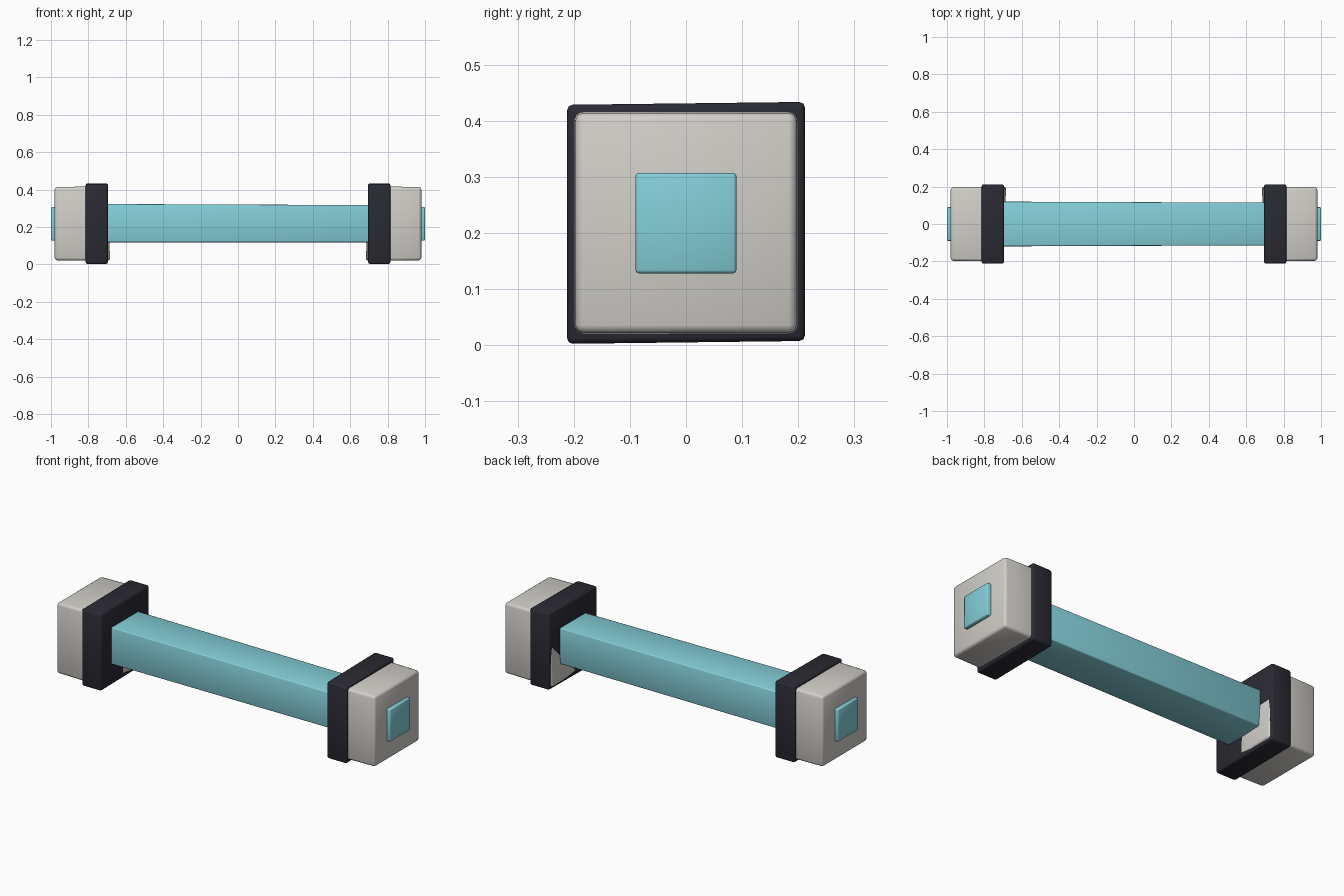
import bpy, bmesh

if "Cube" in bpy.data.objects:
    bpy.data.objects.remove(bpy.data.objects["Cube"])


def material(name, rgb):
    m = bpy.data.materials.new(name)
    m.diffuse_color = (*rgb, 1)
    m.use_nodes = True
    m.node_tree.nodes["Principled BSDF"].inputs["Base Color"].default_value = m.diffuse_color
    return m


TEAL = material("light teal", (0.23, 0.62, 0.69))
GREY = material("warm light grey", (0.64, 0.62, 0.58))
DARK = material("dark charcoal", (0.023, 0.023, 0.033))


def block(name, mat, lo, hi, bevel, edit=None):
    """Box from corner lo to corner hi, slightly bevelled and smooth."""
    bm = bmesh.new()
    bmesh.ops.create_cube(bm, size=1)
    for v in bm.verts:
        v.co = [hi[i] if v.co[i] > 0 else lo[i] for i in range(3)]
    if edit:
        for v in bm.verts:
            edit(v)
    bmesh.ops.bevel(bm, geom=list(bm.edges), offset=bevel, segments=2,
                    profile=0.5, affect='EDGES')
    for f in bm.faces:
        f.smooth = True
    bmesh.ops.recalc_face_normals(bm, faces=list(bm.faces))
    me = bpy.data.meshes.new(name)
    bm.to_mesh(me)
    bm.free()
    me.materials.append(mat)
    ob = bpy.data.objects.new(name, me)
    bpy.context.collection.objects.link(ob)
    return ob


# Handle bar, slightly thicker on the left
def taper(v):
    if v.co.x < 0:
        v.co.y *= 1.05
        v.co.z = 0.22 + (v.co.z - 0.217) * 1.03


block("handle", TEAL, (-0.74, -0.114, 0.118), (0.74, 0.114, 0.317), 0.006, taper)

for side, s in (("left", -1), ("right", 1)):
    def span(a, b):
        return min(s * a, s * b), max(s * a, s * b)

    # Dark collar, barely tilted
    def tilt(v):
        v.co.z += 0.012 * v.co.y

    x0, x1 = span(0.695, 0.815)
    block(side + "_collar", DARK, (x0, -0.212, 0.005), (x1, 0.212, 0.431), 0.01, tilt)

    # Grey weight, tapered outward; one inner corner pokes through the collar
    def shape(v):
        inner = abs(v.co.x) < 0.8
        if not inner:
            v.co.y *= 0.985
            v.co.z = 0.218 + (v.co.z - 0.218) * 0.985
        elif v.co.y > 0 and v.co.z < 0.2:
            v.co.x = s * 0.682

    x0, x1 = span(0.705, 0.98)
    block(side + "_weight", GREY, (x0, -0.2, 0.019), (x1, 0.2, 0.417), 0.014, shape)

    # Teal end cap
    x0, x1 = span(0.93, 1.0)
    block(side + "_end_cap", TEAL, (x0, -0.09, 0.128), (x1, 0.09, 0.307), 0.006)
